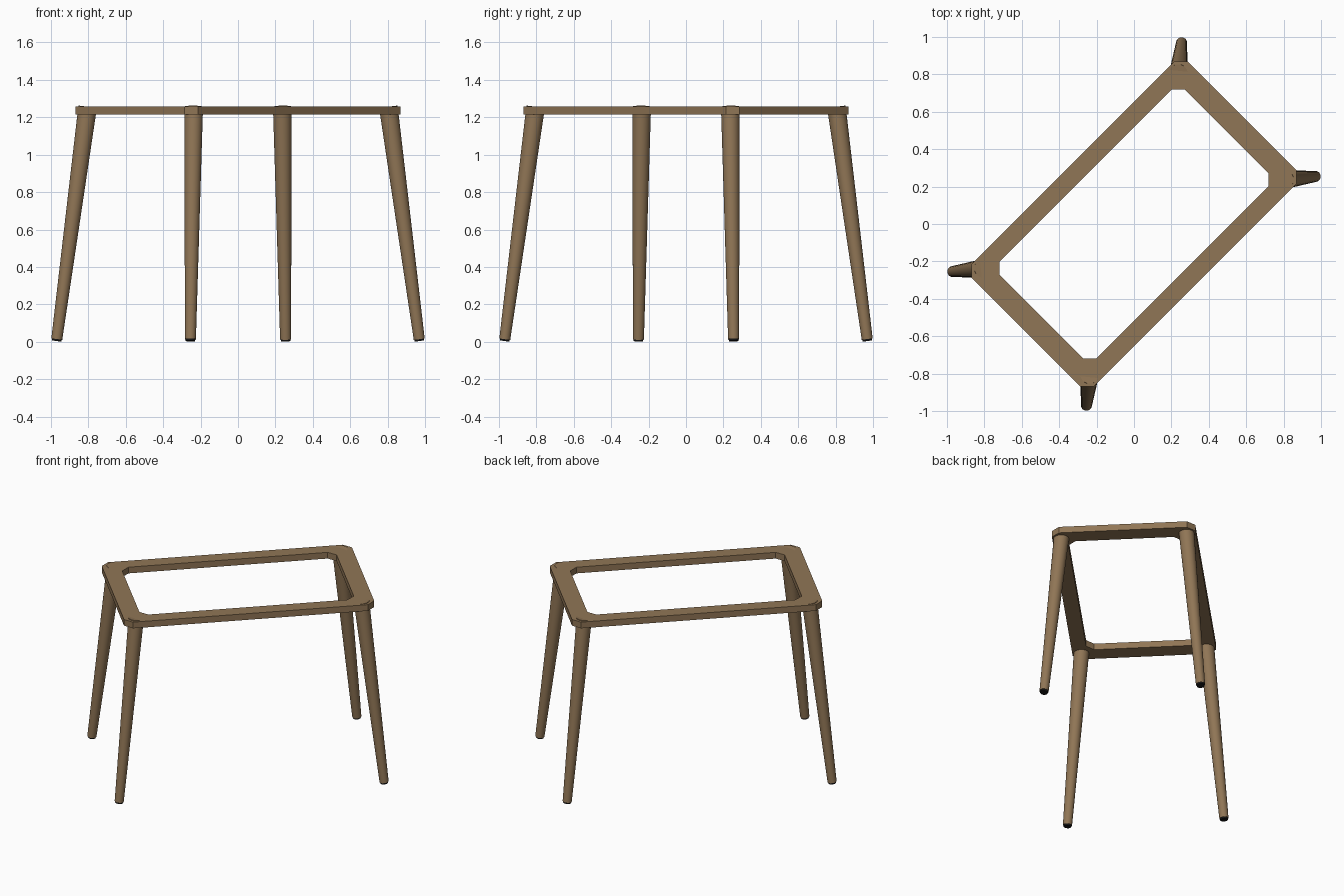
import bpy, bmesh, math
from mathutils import Vector, Matrix

if "Cube" in bpy.data.objects:
    bpy.data.objects.remove(bpy.data.objects["Cube"])

def material(name, rgb):
    m = bpy.data.materials.new(name)
    m.diffuse_color = (*rgb, 1)
    m.use_nodes = True
    m.node_tree.nodes["Principled BSDF"].inputs["Base Color"].default_value = m.diffuse_color
    return m

wood = material("brown wood", (0.28, 0.18, 0.092))
rubber = material("black rubber", (0.008, 0.008, 0.008))
TURN = Matrix.Rotation(math.radians(45), 4, 'Z')   # table stands diagonally
Z0, Z1 = 1.214, 1.258                              # frame bottom and top

def finish(bm, name, mat, smooth=False):
    bmesh.ops.recalc_face_normals(bm, faces=bm.faces)
    me = bpy.data.meshes.new(name)
    bm.to_mesh(me)
    bm.free()
    me.materials.append(mat)
    ob = bpy.data.objects.new(name, me)
    bpy.context.collection.objects.link(ob)
    if smooth:
        bpy.context.view_layer.objects.active = ob
        ob.select_set(True)
        bpy.ops.object.shade_smooth_by_angle(angle=math.radians(35))
        ob.select_set(False)
    return ob

def plate(name, outline):
    """Flat board from an outline, turned with the table."""
    bm = bmesh.new()
    face = bm.faces.new([bm.verts.new(TURN @ Vector((x, y, Z0))) for x, y in outline])
    new = bmesh.ops.extrude_face_region(bm, geom=[face])['geom']
    bmesh.ops.translate(bm, vec=(0, 0, Z1 - Z0),
                        verts=[v for v in new if isinstance(v, bmesh.types.BMVert)])
    finish(bm, name, wood)

def rod(name, a, b, r1, r2, mat):
    """Tapered round rod with square ends between two points."""
    d = b - a
    m = Matrix.Translation((a + b) / 2) @ d.to_track_quat('Z', 'Y').to_matrix().to_4x4()
    bm = bmesh.new()
    bmesh.ops.create_cone(bm, cap_ends=True, segments=32, radius1=r1, radius2=r2,
                          depth=d.length, matrix=m)
    finish(bm, name, mat, True)

# Long rails with clipped outer corners and inner corner gussets
half = [(0.767, 0.463), (0.817, 0.413), (0.817, 0.366),
        (0.70, 0.366), (0.70, 0.318), (0.65, 0.366)]
outline = half + [(-x, y) for x, y in reversed(half)]
for side, s in (("back", 1), ("front", -1)):
    plate(side + "_long_rail", [(x, s * y) for x, y in outline])

# Short rails between them
for side, s in (("right", 1), ("left", -1)):
    plate(side + "_short_rail",
          [(s * 0.70, -0.366), (s * 0.817, -0.366), (s * 0.817, 0.366), (s * 0.70, 0.366)])

# Splayed tapered legs with black foot pads
for sx, nx in ((1, "right"), (-1, "left")):
    for sy, ny in ((1, "back"), (-1, "front")):
        low = TURN @ Vector((sx * 0.866, sy * 0.506, 0.004))
        top = TURN @ Vector((sx * 0.736, sy * 0.401, 1.256))
        ankle = low.lerp(top, 0.008)
        rod(f"{ny}_{nx}_leg", ankle, top, 0.0295, 0.05, wood)
        rod(f"{ny}_{nx}_foot_pad", low, ankle, 0.025, 0.027, rubber)
